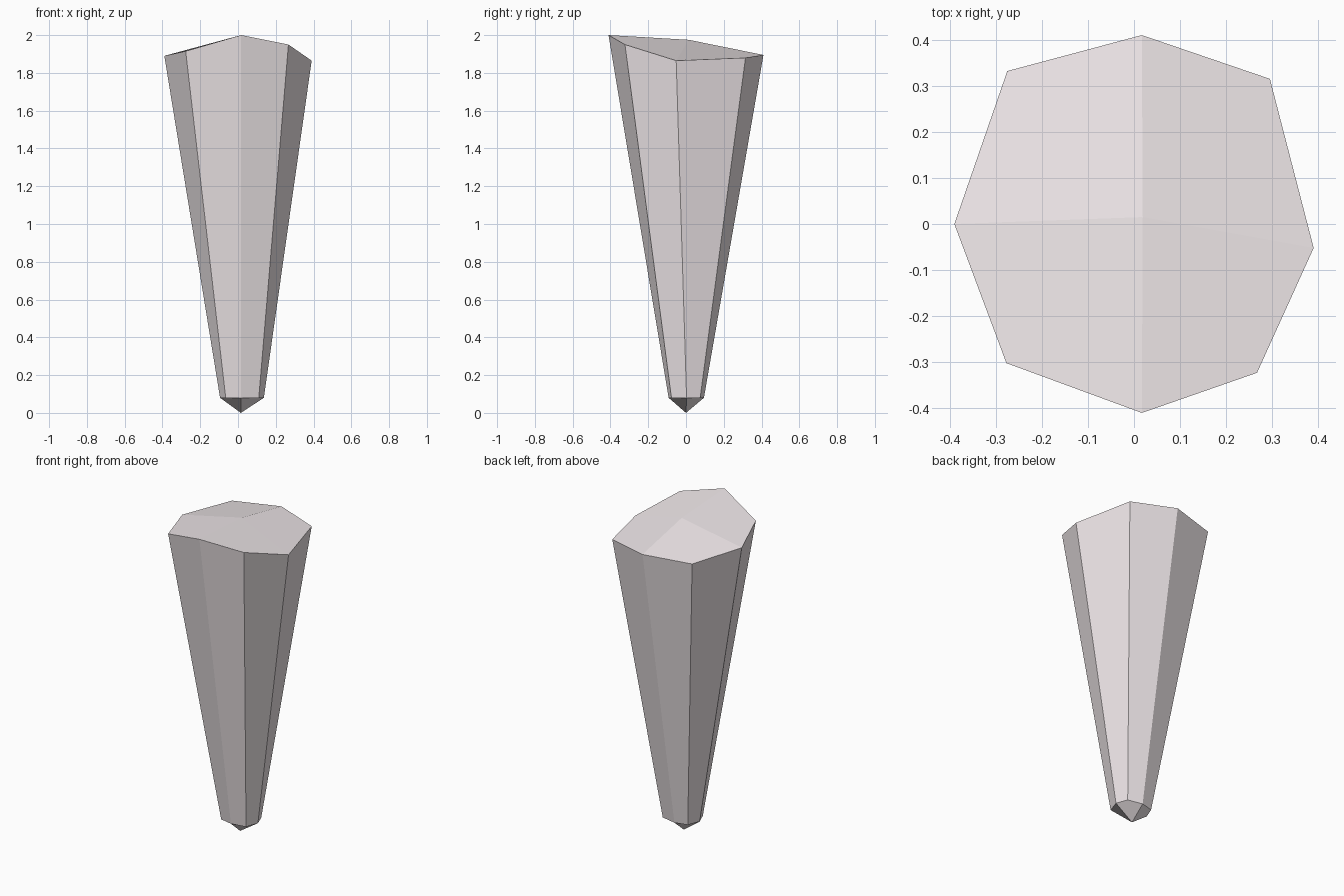
import bpy, bmesh

if "Cube" in bpy.data.objects:
    bpy.data.objects.remove(bpy.data.objects["Cube"])

# irregular crown outline, counter-clockwise from the back (x, y, z)
crown = [(0.017, 0.41, 1.895), (-0.275, 0.332, 1.883), (-0.39, 0.0, 1.89),
         (-0.277, -0.302, 1.915), (0.017, -0.41, 2.0), (0.267, -0.323, 1.95),
         (0.39, -0.052, 1.865), (0.295, 0.315, 1.88)]
# small outline where the shaft meets the point (x, y)
neck = [(0.015, 0.095), (-0.065, 0.075), (-0.095, 0.0), (-0.065, -0.075),
        (0.015, -0.092), (0.11, -0.077), (0.137, 0.003), (0.11, 0.075)]

bm = bmesh.new()
top = [bm.verts.new(p) for p in crown]
low = [bm.verts.new((x, y, 0.08)) for x, y in neck]
peak = bm.verts.new((0.019, 0.015, 1.975))
tip = bm.verts.new((0.015, 0.0, 0.0))

# shaft sides
for i in range(8):
    j = (i + 1) % 8
    bm.faces.new((low[i], low[j], top[j], top[i]))
# four-sided facets of the crown and of the bottom point
for i in range(0, 8, 2):
    k = (i + 2) % 8
    bm.faces.new((top[i], top[i + 1], top[k], peak))
    bm.faces.new((low[k], low[i + 1], low[i], tip))
bmesh.ops.recalc_face_normals(bm, faces=bm.faces)

mesh = bpy.data.meshes.new("crystal_shard")
bm.to_mesh(mesh)
bm.free()
shard = bpy.data.objects.new("crystal_shard", mesh)
bpy.context.collection.objects.link(shard)

# pale pinkish stone
stone = bpy.data.materials.new("pale_stone")
stone.diffuse_color = (0.87, 0.81, 0.825, 1)
stone.use_nodes = True
stone.node_tree.nodes["Principled BSDF"].inputs["Base Color"].default_value = stone.diffuse_color
mesh.materials.append(stone)
